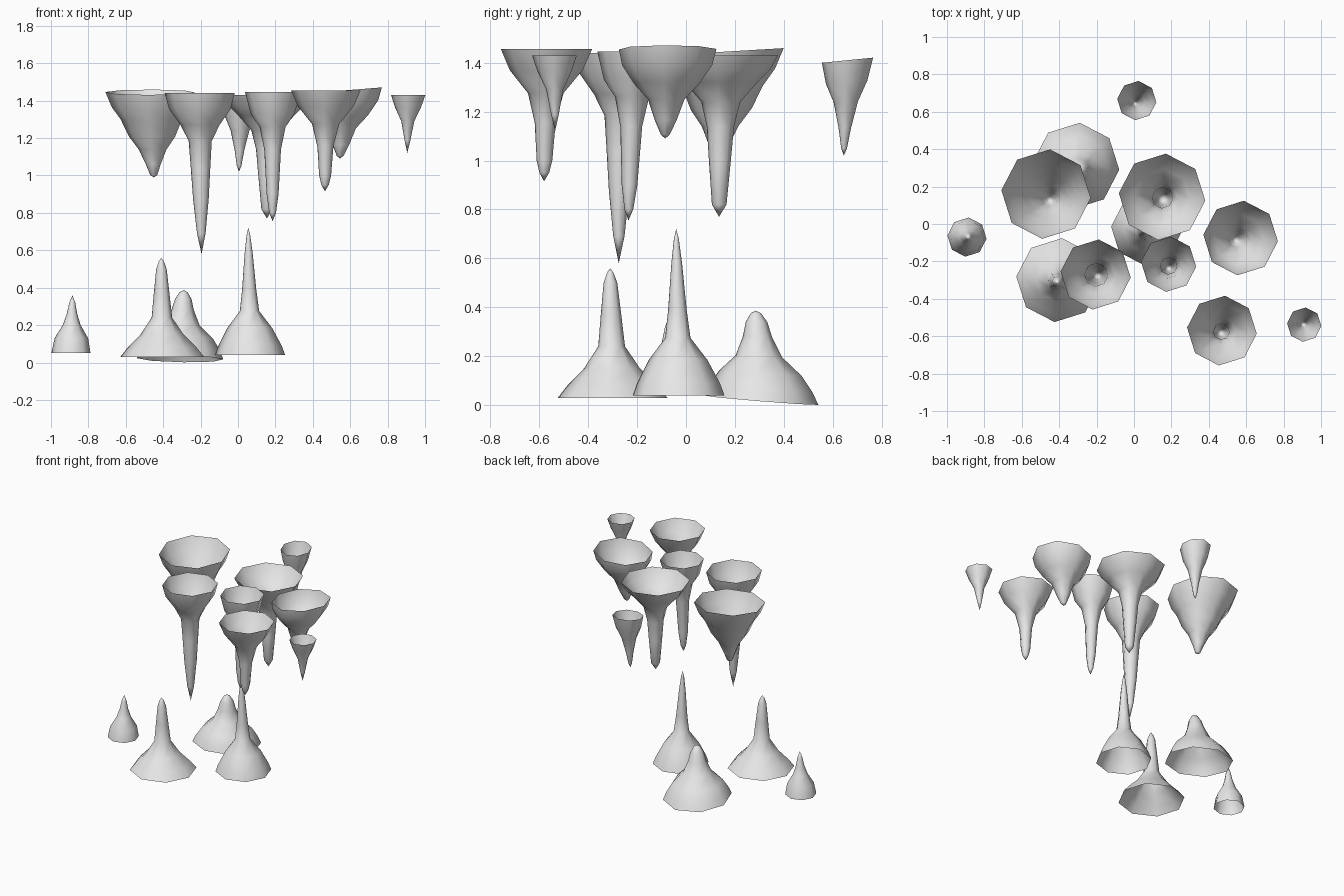
import bpy
import bmesh
import math
from mathutils import Vector

default_cube = bpy.data.objects.get("Cube")
if default_cube:
    bpy.data.objects.remove(default_cube, do_unlink=True)

# One pale limestone colour for everything
stone = bpy.data.materials.new("pale_grey_stone")
stone.use_nodes = True
stone_colour = (0.8, 0.8, 0.8, 1)
stone.diffuse_color = stone_colour
shader = next(n for n in stone.node_tree.nodes if n.type == "BSDF_PRINCIPLED")
shader.inputs["Base Color"].default_value = stone_colour
shader.inputs["Roughness"].default_value = 0.8

SIDES = 8
PHASE = math.radians(-5)


def dripstone(name, mouth, tip, rings, tilt=(0, 0)):
    """Open octagonal shell from a wide mouth (x, y) to a pointed tip (x, y, z).

    rings holds (height, radius) pairs from the mouth towards the tip;
    tilt slopes the mouth, given as rise per unit of x and of y."""
    bm = bmesh.new()
    tip = Vector(tip)
    start = Vector((*mouth, rings[0][0]))
    loops = []
    for z, radius in rings:
        along = (z - start.z) / (tip.z - start.z)
        centre = start.lerp(tip, along)
        loop = []
        for i in range(SIDES):
            angle = PHASE + math.tau * i / SIDES
            dx, dy = radius * math.cos(angle), radius * math.sin(angle)
            rise = (dx * tilt[0] + dy * tilt[1]) * (1 - along)
            loop.append(bm.verts.new(centre + Vector((dx, dy, rise))))
        loops.append(loop)
    point = bm.verts.new(tip)

    # Skin neighbouring rings, then fan the last one to the point
    for i in range(SIDES):
        j = (i + 1) % SIDES
        for low, high in zip(loops, loops[1:]):
            bm.faces.new((low[i], low[j], high[j], high[i]))
        bm.faces.new((loops[-1][i], loops[-1][j], point))
    if tip.z < start.z:
        bmesh.ops.reverse_faces(bm, faces=bm.faces[:])
    for face in bm.faces:
        face.smooth = True

    mesh = bpy.data.meshes.new(name)
    bm.to_mesh(mesh)
    bm.free()
    mesh.materials.append(stone)
    obj = bpy.data.objects.new(name, mesh)
    bpy.context.collection.objects.link(obj)
    return obj


# Stalagmites rising from the floor
dripstone("small_right_stalagmite", (-.893, -.07), (-.885, -.07, .36),
          [(.05, .105), (.13, .09), (.2, .048), (.26, .028), (.32, .016)])
dripstone("front_right_stalagmite", (-.405, -.3), (-.41, -.31, .56),
          [(.03, .225), (.08, .185), (.15, .115), (.24, .055),
           (.37, .042), (.5, .028), (.54, .014)])
dripstone("back_stalagmite", (-.31, .31), (-.29, .285, .387),
          [(.02, .232), (.07, .21), (.13, .17), (.2, .095),
           (.28, .06), (.34, .044), (.375, .022)], tilt=(-.02, -.08))
dripstone("tall_middle_stalagmite", (.065, -.03), (.055, -.04, .72),
          [(.04, .188), (.09, .17), (.185, .12), (.275, .052),
           (.39, .038), (.58, .022), (.68, .01)])

# Stalactites hanging from the ceiling
dripstone("wide_right_stalactite", (-.47, .16), (-.45, .13, .99),
          [(1.445, .24), (1.365, .21), (1.3, .165), (1.21, .125),
           (1.14, .075), (1.06, .04), (1.0, .018)], tilt=(0, .06))
dripstone("longest_stalactite", (-.205, -.27), (-.195, -.275, .58),
          [(1.44, .188), (1.355, .165), (1.27, .105), (1.185, .062),
           (1.035, .052), (.875, .042), (.69, .023)])
dripstone("wide_middle_stalactite", (.15, .145), (.155, .135, .77),
          [(1.43, .232), (1.37, .2), (1.32, .15), (1.24, .08),
           (1.14, .056), (1.0, .045), (.82, .03)])
dripstone("slim_front_stalactite", (.185, -.215), (.185, -.235, .755),
          [(1.445, .148), (1.33, .118), (1.26, .07), (1.14, .045),
           (.9, .032), (.8, .018)])
dripstone("left_stalactite", (.57, -.075), (.545, -.085, 1.09),
          [(1.455, .2), (1.39, .185), (1.315, .135), (1.25, .075),
           (1.165, .045), (1.105, .018)], tilt=(.08, 0))
dripstone("front_left_stalactite", (.47, -.57), (.465, -.58, .915),
          [(1.455, .187), (1.37, .15), (1.275, .073), (1.155, .043),
           (1.0, .032), (.95, .02)])
dripstone("small_left_stalactite", (.91, -.538), (.905, -.535, 1.12),
          [(1.43, .092), (1.365, .07), (1.29, .035), (1.19, .016)])
dripstone("small_back_stalactite", (.015, .66), (.005, .645, 1.02),
          [(1.41, .105), (1.32, .085), (1.24, .05), (1.135, .026),
           (1.05, .012)], tilt=(0, .1))
